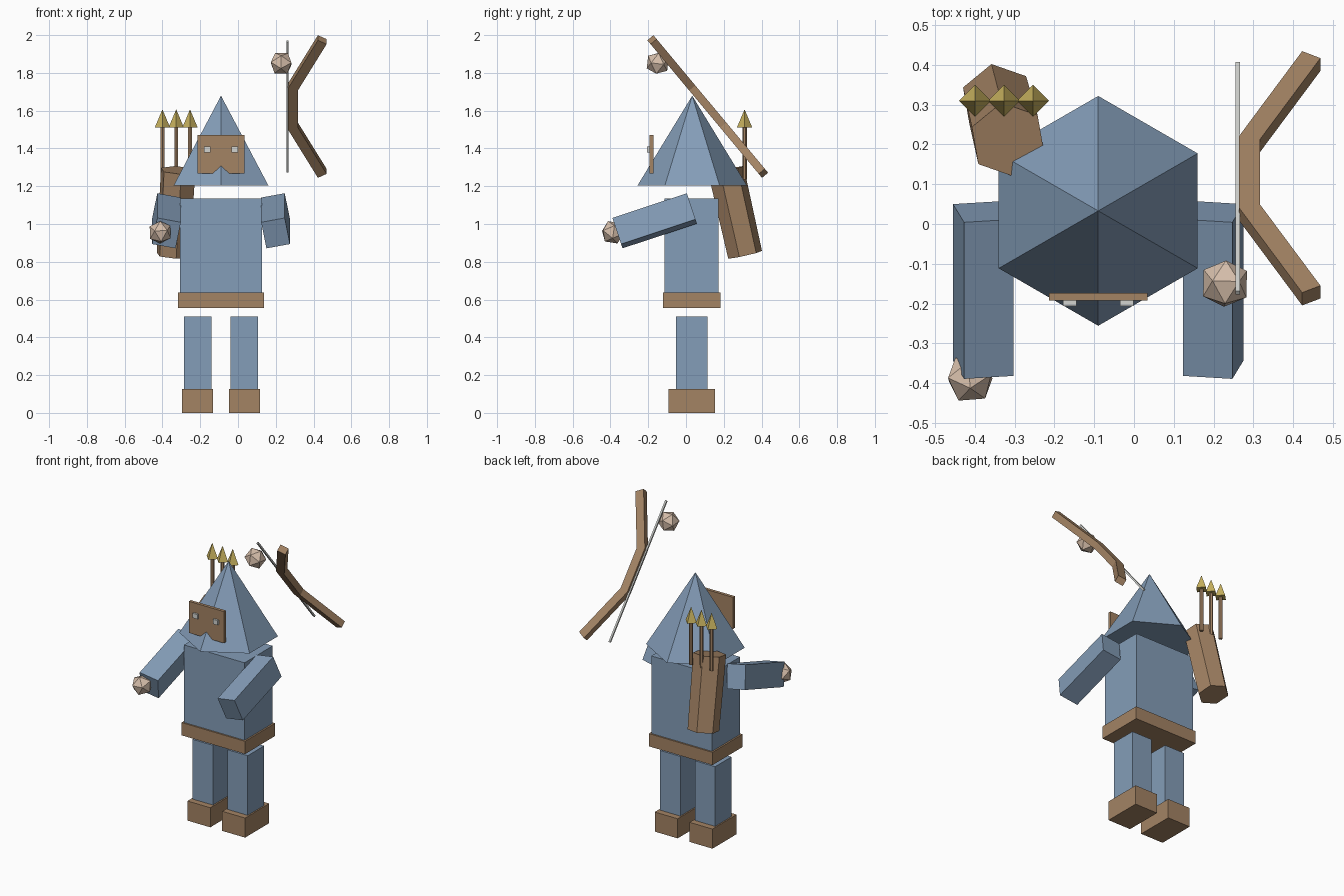
import bpy
import bmesh
import math
from mathutils import Matrix, Vector

if "Cube" in bpy.data.objects:
    bpy.data.objects.remove(bpy.data.objects["Cube"], do_unlink=True)

MID = Vector((-0.09, 0.03, 0))      # body axis


def material(name, rgb):
    mat = bpy.data.materials.new(name)
    mat.use_nodes = True
    mat.diffuse_color = (*rgb, 1)
    mat.node_tree.nodes["Principled BSDF"].inputs["Base Color"].default_value = (*rgb, 1)
    return mat


BLUE = material("slate blue cloth", (0.231, 0.337, 0.479))
BROWN = material("brown leather", (0.367, 0.227, 0.127))
TAN = material("tan skin", (0.672, 0.515, 0.402))
GOLD = material("gold", (0.578, 0.445, 0.114))
GREY = material("pale grey", (0.645, 0.658, 0.631))


def finish(name, bm, mat, matrix=Matrix()):
    bmesh.ops.remove_doubles(bm, verts=bm.verts, dist=1e-5)
    bmesh.ops.recalc_face_normals(bm, faces=bm.faces)
    mesh = bpy.data.meshes.new(name)
    bm.to_mesh(mesh)
    bm.free()
    mesh.materials.append(mat)
    obj = bpy.data.objects.new(name, mesh)
    obj.matrix_world = matrix
    bpy.context.collection.objects.link(obj)
    return obj


def box(name, centre, size, mat, rot=Matrix()):
    bm = bmesh.new()
    bmesh.ops.create_cube(bm, size=1, matrix=Matrix.Diagonal((*size, 1)))
    return finish(name, bm, mat, Matrix.Translation(centre) @ rot)


def prism(name, start, end, r1, r2, sides, mat, turn=0):
    """Tapered prism running from start to end."""
    start, end = Vector(start), Vector(end)
    axis = end - start
    bm = bmesh.new()
    bmesh.ops.create_cone(bm, cap_ends=True, segments=sides, radius1=r1, radius2=r2,
                          depth=axis.length, matrix=Matrix.Rotation(turn, 4, 'Z'))
    aim = Vector((0, 0, 1)).rotation_difference(axis).to_matrix().to_4x4()
    return finish(name, bm, mat, Matrix.Translation((start + end) / 2) @ aim)


def hand(name, centre, turn):
    bm = bmesh.new()
    bmesh.ops.create_icosphere(bm, subdivisions=1, radius=0.064)
    rot = Matrix.Rotation(turn, 4, 'X') @ Matrix.Rotation(turn, 4, 'Z')
    finish(name, bm, TAN, Matrix.Translation(centre) @ rot)


# Body and belt
box("torso", MID + Vector((0, 0, 0.866)), (0.432, 0.286, 0.54), BLUE)
box("belt", MID + Vector((0, 0, 0.596)), (0.453, 0.306, 0.082), BROWN)

# Legs, boots, arms and eyes on both sides
for side, label in ((1, "left"), (-1, "right")):
    box(label + "_leg", MID + Vector((side * 0.124, 0, 0.31)), (0.145, 0.166, 0.40), BLUE)
    box(label + "_boot", MID + Vector((side * 0.124, 0, 0.063)), (0.163, 0.245, 0.126), BROWN)
    tilt = Matrix.Rotation(-1.25, 4, 'X') @ Matrix.Rotation(-0.19 * side, 4, 'Z')
    box(label + "_arm", MID + Vector((side * 0.289, -0.196, 1.017)),
        (0.127, 0.148, 0.415), BLUE, tilt)
    box(label + "_eye", MID + Vector((side * 0.072, -0.226, 1.394)), (0.034, 0.02, 0.03), GREY)

hand("right_hand", (-0.412, -0.388, 0.956), 0.4)
hand("left_hand", (0.229, -0.15, 1.851), 0.9)

# Hood and face board
prism("hood", MID + Vector((0, 0.003, 1.205)), MID + Vector((0, 0.003, 1.679)),
      0.289, 0, 6, BLUE)
box("face_board", MID + Vector((0, -0.213, 1.37)), (0.248, 0.02, 0.203), BROWN)

# Quiver and arrows
prism("quiver", (-0.343, 0.313, 0.837), (-0.317, 0.212, 1.285), 0.093, 0.097, 6, BROWN,
      math.radians(10))
for i in range(3):
    x = -0.4 + 0.073 * i
    prism(f"arrow_shaft_{i + 1}", (x, 0.31, 1.235), (x, 0.31, 1.515), 0.012, 0.012, 6, BROWN)
    prism(f"arrow_head_{i + 1}", (x, 0.31, 1.512), (x, 0.31, 1.607), 0.04, 0, 4, GOLD)

# Bow: angled outline extruded, leaning forward
lean = Matrix.Translation((0, 0.115, 1.622)) @ Matrix.Rotation(0.695, 4, 'X')
half = [(0.264, 0.14), (0.423, 0.474), (0.469, 0.447), (0.317, 0.128)]
outline = half + [(x, -z) for x, z in reversed(half)]
bm = bmesh.new()
face = bm.faces.new([bm.verts.new((x, -0.021, z)) for x, z in outline])
extruded = bmesh.ops.extrude_face_region(bm, geom=[face])["geom"]
bmesh.ops.translate(bm, vec=(0, 0.042, 0),
                    verts=[v for v in extruded if isinstance(v, bmesh.types.BMVert)])
finish("bow", bm, BROWN, lean)
box("bow_string", (0, 0, 0), (0.011, 0.011, 0.9), GREY).matrix_world = \
    lean @ Matrix.Translation((0.261, 0, 0))
